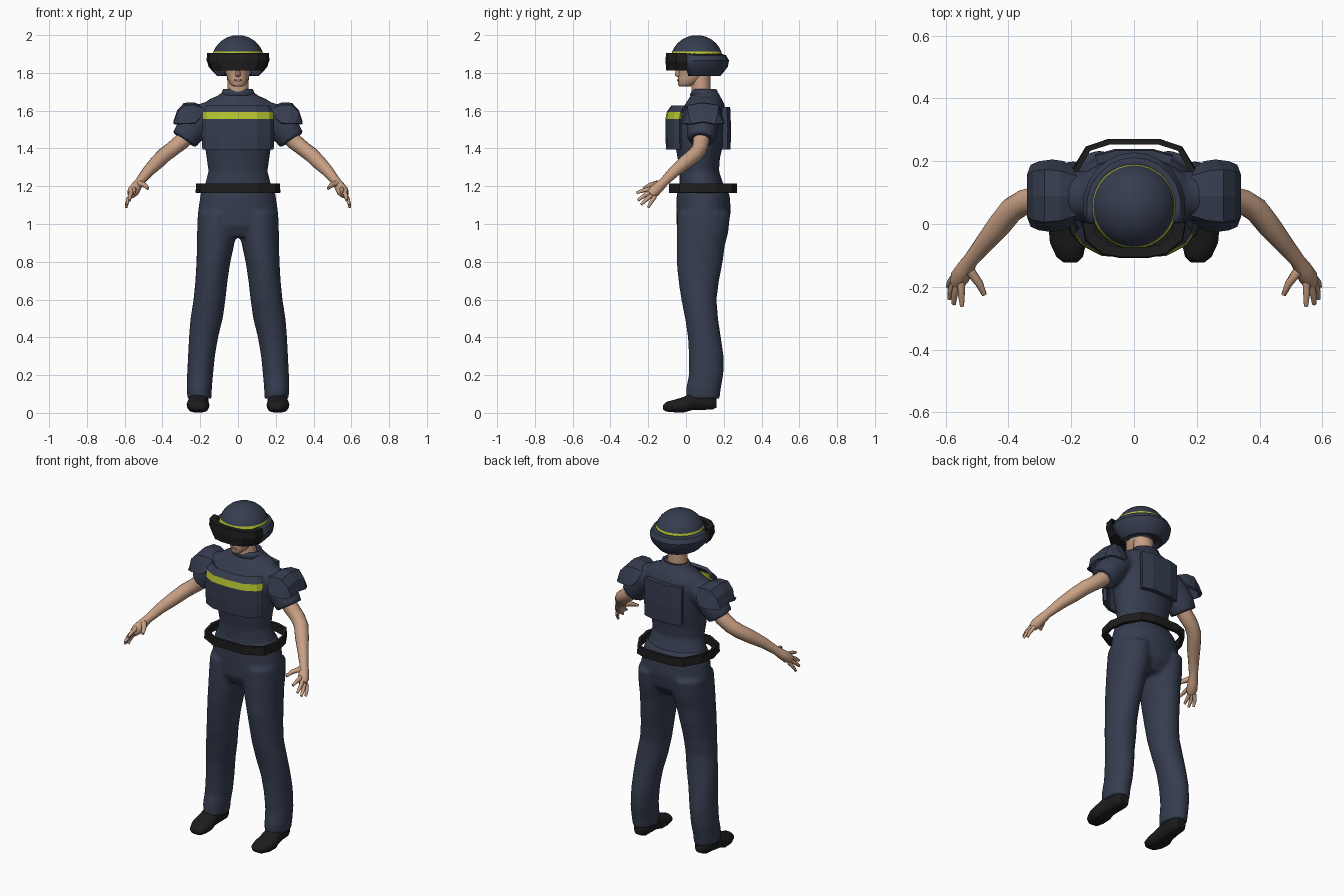
import bpy, bmesh, math
from mathutils import Vector


def material(name, rgb):
    m = bpy.data.materials.new(name)
    m.diffuse_color = (*rgb, 1)
    return m


NAVY = material("navy cloth", (0.036, 0.046, 0.078))
BLACK = material("black leather", (0.012, 0.012, 0.012))
YELLOW = material("safety yellow", (0.47, 0.55, 0.03))
SKIN = material("skin", (0.58, 0.35, 0.23))
LIP = material("lips", (0.38, 0.16, 0.12))


def skin_rings(bm, rings, closed=True, caps=True):
    """Bridge point rings with quads."""
    vs = [[bm.verts.new(p) for p in r] for r in rings]
    n = len(rings[0])
    for a, b in zip(vs, vs[1:]):
        for i in range(n if closed else n - 1):
            j = (i + 1) % n
            bm.faces.new((a[i], a[j], b[j], b[i]))
    if caps and closed:
        bm.faces.new(vs[0])
        bm.faces.new(vs[-1])


def finish(name, bm, mats, angle=40, rule=None, thick=0, voxel=0):
    bmesh.ops.recalc_face_normals(bm, faces=bm.faces)
    if rule:
        for f in bm.faces:
            f.material_index = rule(f.calc_center_median())
    me = bpy.data.meshes.new(name)
    bm.to_mesh(me)
    bm.free()
    ob = bpy.data.objects.new(name, me)
    bpy.context.collection.objects.link(ob)
    for m in mats:
        me.materials.append(m)
    bpy.ops.object.select_all(action='DESELECT')
    ob.select_set(True)
    bpy.context.view_layer.objects.active = ob
    if angle:
        bpy.ops.object.shade_smooth_by_angle(angle=math.radians(angle))
    if thick:
        mod = ob.modifiers.new("thickness", 'SOLIDIFY')
        mod.thickness, mod.offset = thick, 0
    if voxel:
        mod = ob.modifiers.new("blend", 'REMESH')
        mod.mode, mod.voxel_size, mod.use_smooth_shade = 'VOXEL', voxel, True
        mod = ob.modifiers.new("soften", 'SMOOTH')
        mod.factor, mod.iterations = 0.5, 5
    return ob


def level(x, y0, y1, z, rx, n=24):
    """Horizontal ellipse reaching from y0 to y1."""
    t = [2 * math.pi * i / n for i in range(n)]
    return [(x + rx * math.cos(a), (y0 + y1) / 2 + (y1 - y0) / 2 * math.sin(a), z) for a in t]


def tube(bm, pts, n=12):
    """Round tube through (x, y, z, radius) points."""
    ps = [Vector(p[:3]) for p in pts]
    rings = []
    for i, p in enumerate(ps):
        d = (ps[min(i + 1, len(ps) - 1)] - ps[max(i - 1, 0)]).normalized()
        u = d.cross(Vector((0.3, 1, 0.2))).normalized()
        v = d.cross(u)
        r = pts[i][3]
        rings.append([p + r * (math.cos(a) * u + math.sin(a) * v)
                      for a in (2 * math.pi * k / n for k in range(n))])
    skin_rings(bm, rings)


def flip(pts, s):
    return [(p[0] * s, *p[1:]) for p in pts]


def sheet(name, rows, mats, thick, closed=False, angle=0, rule=None):
    bm = bmesh.new()
    skin_rings(bm, rows, closed, False)
    return finish(name, bm, mats, angle, rule, thick)


# trousers: hips and two legs blended together
bm = bmesh.new()
skin_rings(bm, [level(0, y0, y1, z, rx) for z, rx, y0, y1 in [
    (1.21, .182, -.035, .205), (1.15, .2, -.05, .232), (1.07, .212, -.052, .238),
    (.99, .218, -.05, .225), (.93, .19, -.02, .18)]])
for s in (1, -1):
    skin_rings(bm, [level(s * (a + b) / 2, y0, y1, z, (b - a) / 2) for z, a, b, y0, y1 in [
        (1.06, .012, .212, -.045, .235), (.96, .008, .217, -.05, .225), (.88, .022, .218, -.05, .205),
        (.8, .04, .22, -.05, .195), (.7, .055, .226, -.04, .175), (.6, .066, .236, -.025, .162),
        (.5, .08, .252, -.005, .17), (.4, .105, .26, .01, .185), (.3, .122, .265, .015, .2),
        (.2, .132, .27, .015, .198), (.13, .138, .272, .0, .185), (.075, .14, .268, .0, .178)]])
finish("trousers", bm, [NAVY], voxel=.011)

# shirt: torso with short sleeves
bm = bmesh.new()
skin_rings(bm, [level(0, y0, y1, z, rx) for z, rx, y0, y1 in [
    (1.17, .19, -.04, .215), (1.22, .172, -.035, .195), (1.28, .157, -.035, .175),
    (1.35, .167, -.045, .18), (1.43, .178, -.06, .2), (1.52, .188, -.06, .21),
    (1.59, .2, -.035, .212), (1.63, .185, -.008, .205), (1.66, .155, .012, .19),
    (1.68, .105, .025, .18), (1.705, .078, .035, .165)]])
for s in (1, -1):
    tube(bm, flip([(.12, .09, 1.585, .075), (.2, .09, 1.555, .082), (.255, .085, 1.49, .08),
                   (.285, .08, 1.445, .073)], s), 18)
finish("shirt", bm, [NAVY], voxel=.01)

# collar
sheet("collar", [level(0, .025, .165, 1.68, .086), level(0, .04, .158, 1.712, .073)],
      [NAVY], .012, True, 40)

# bare arms, hands and fingers
FINGERS = [  # knuckle, middle, tip
    [(.55, -.185, 1.185, .013), (.55, -.225, 1.178, .011), (.548, -.262, 1.165, .007)],
    [(.562, -.185, 1.17, .013), (.572, -.225, 1.148, .011), (.574, -.255, 1.125, .007)],
    [(.568, -.178, 1.155, .012), (.583, -.212, 1.128, .011), (.588, -.238, 1.102, .007)],
    [(.57, -.165, 1.145, .012), (.587, -.185, 1.115, .01), (.592, -.2, 1.088, .007)],
    [(.522, -.15, 1.215, .016), (.493, -.19, 1.205, .013), (.477, -.225, 1.188, .008)]]
for s, side in ((1, "right"), (-1, "left")):
    bm = bmesh.new()
    tube(bm, flip([(.25, .085, 1.49, .045), (.3, .08, 1.435, .043), (.35, .07, 1.395, .04),
                   (.39, .045, 1.365, .04), (.43, -.005, 1.325, .038), (.475, -.06, 1.28, .031),
                   (.52, -.115, 1.225, .024), (.537, -.14, 1.2, .028), (.555, -.17, 1.172, .031),
                   (.565, -.19, 1.155, .022)], s), 16)
    for f in FINGERS:
        tube(bm, flip(f, s), 8)
    finish("arm_" + side, bm, [SKIN], 60)

    # shoe: upright oval sections from toe to heel
    bm = bmesh.new()
    rings = []
    for y, x, w, z0, z1 in [(-.122, .203, .022, .018, .04), (-.105, .205, .042, .007, .058),
                            (-.06, .21, .058, .003, .07), (-.01, .212, .06, .003, .085),
                            (.03, .21, .052, .014, .11), (.09, .205, .048, .016, .125),
                            (.14, .203, .046, .018, .11), (.162, .203, .03, .028, .085)]:
        rings.append([(s * (x + w * math.cos(a)), y,
                       max(z0, (z0 + z1) / 2 + (z1 - z0) * .62 * math.sin(a)) if math.sin(a) < 0
                       else (z0 + z1) / 2 + (z1 - z0) / 2 * math.sin(a))
                      for a in (2 * math.pi * k / 16 for k in range(16))])
    skin_rings(bm, rings)
    finish("shoe_" + side, bm, [BLACK], 50)

    # faceted shoulder pad with folded front and back flaps
    ridge = [(.185, 1.62), (.235, 1.638), (.283, 1.636), (.317, 1.6), (.336, 1.54)]
    hem = [(.2, 1.56), (.225, 1.535), (.26, 1.53), (.3, 1.53), (.325, 1.53)]
    rows = []
    for k, ((x, z), (u, w)) in enumerate(zip(ridge, hem)):
        d = (.06, .075, .08, .075, .065)[k]
        e = d + .03
        rows.append([(s * u, .09 - e, w), (s * x, .09 - d, z - .012), (s * x, .09, z),
                     (s * x, .09 + d, z - .012), (s * u, .09 + e, w)])
    sheet("shoulder_pad_" + side, rows, [NAVY], .012)

# front vest plate with reflective stripe
COLS = [(-.185, -.03), (-.165, -.06), (-.1, -.093), (0, -.1), (.1, -.093), (.165, -.06), (.185, -.03)]
rows = [[(x * k, y + d, z) for x, y in COLS]
        for z, k, d in [(1.395, .98, .003), (1.47, 1, 0), (1.555, .98, 0), (1.59, .97, .006), (1.622, .88, .03)]]
sheet("front_plate", rows, [NAVY, YELLOW], .018, rule=lambda c: int(1.555 < c.z < 1.59))

# back vest plate
rows = [[(x, y + d, z) for x, y in [(-.12, .205), (-.06, .222), (.06, .222), (.12, .205)]]
        for z, d in [(1.395, 0), (1.5, .003), (1.62, -.002)]]
sheet("back_plate", rows, [NAVY], .028)

# loose duty belt
half = [(.08, .262), (.145, .24), (.195, .155), (.212, .06), (.19, -.03), (.1, -.08)]
loop = half + [(-x, y) for x, y in reversed(half)]
sheet("belt", [[(x * k, y, z) for x, y in loop] for z, k in ((1.165, 1.02), (1.214, 1))],
      [BLACK], .018, True)

# head, neck, nose and mouth
bm = bmesh.new()
skin_rings(bm, [level(0, y0, y1, z, rx) for z, rx, y0, y1 in [
    (1.727, .024, -.035, .02), (1.74, .042, -.043, .06), (1.77, .056, -.042, .11),
    (1.8, .066, -.038, .15), (1.84, .076, -.045, .17), (1.89, .08, -.04, .17)]])
skin_rings(bm, [level(0, .028, .13, z, r) for z, r in ((1.66, .062), (1.72, .056), (1.81, .058))])
skin_rings(bm, [level(0, y, -.02, z, r, 8) for z, r, y in
                ((1.778, .01, -.046), (1.788, .015, -.06), (1.83, .008, -.05))])
finish("head", bm, [SKIN], 60)
bm = bmesh.new()
skin_rings(bm, [level(0, y, -.03, z, r, 12) for z, r, y in
                ((1.755, .012, -.044), (1.762, .021, -.047), (1.768, .012, -.045))])
finish("mouth", bm, [LIP], 50)

# helmet dome with a reflective band
bm = bmesh.new()
rings = []
for z in (1.86, 1.888, 1.914, 1.935, 1.955, 1.975, 1.99, 1.9985):
    r = .138 * math.sqrt(max(0, 1 - ((z - 1.868) / .132) ** 2))
    rings.append(level(0, .057 - r, .057 + r, z, r, 32))
skin_rings(bm, rings)
finish("helmet_dome", bm, [NAVY, YELLOW], 40, lambda c: int(1.888 < c.z < 1.914))

# flared guard around the sides and back of the helmet
arc = [math.radians(-20 + 220 * i / 14) for i in range(15)]
sheet("helmet_guard", [[(rx * math.cos(a), .055 + ry * math.sin(a), z) for a in arc]
                       for z, rx, ry in [(1.895, .13, .132), (1.888, .146, .152), (1.865, .157, .166),
                                         (1.835, .15, .16), (1.79, .108, .125), (1.795, .075, .08)]],
      [NAVY], .014, angle=30)

# visor wrapping the front
front = [(-.16, .005), (-.15, -.05), (-.1, -.093), (-.04, -.104),
         (.04, -.104), (.1, -.093), (.15, -.05), (.16, .005)]
sheet("visor", [[(x * k, y * j, z) for x, y in front]
                for z, k, j in [(1.9, .8, .72), (1.902, 1, .98), (1.865, 1.01, 1), (1.817, .86, .97),
                                (1.817, .5, .4)]],
      [BLACK], .01)
